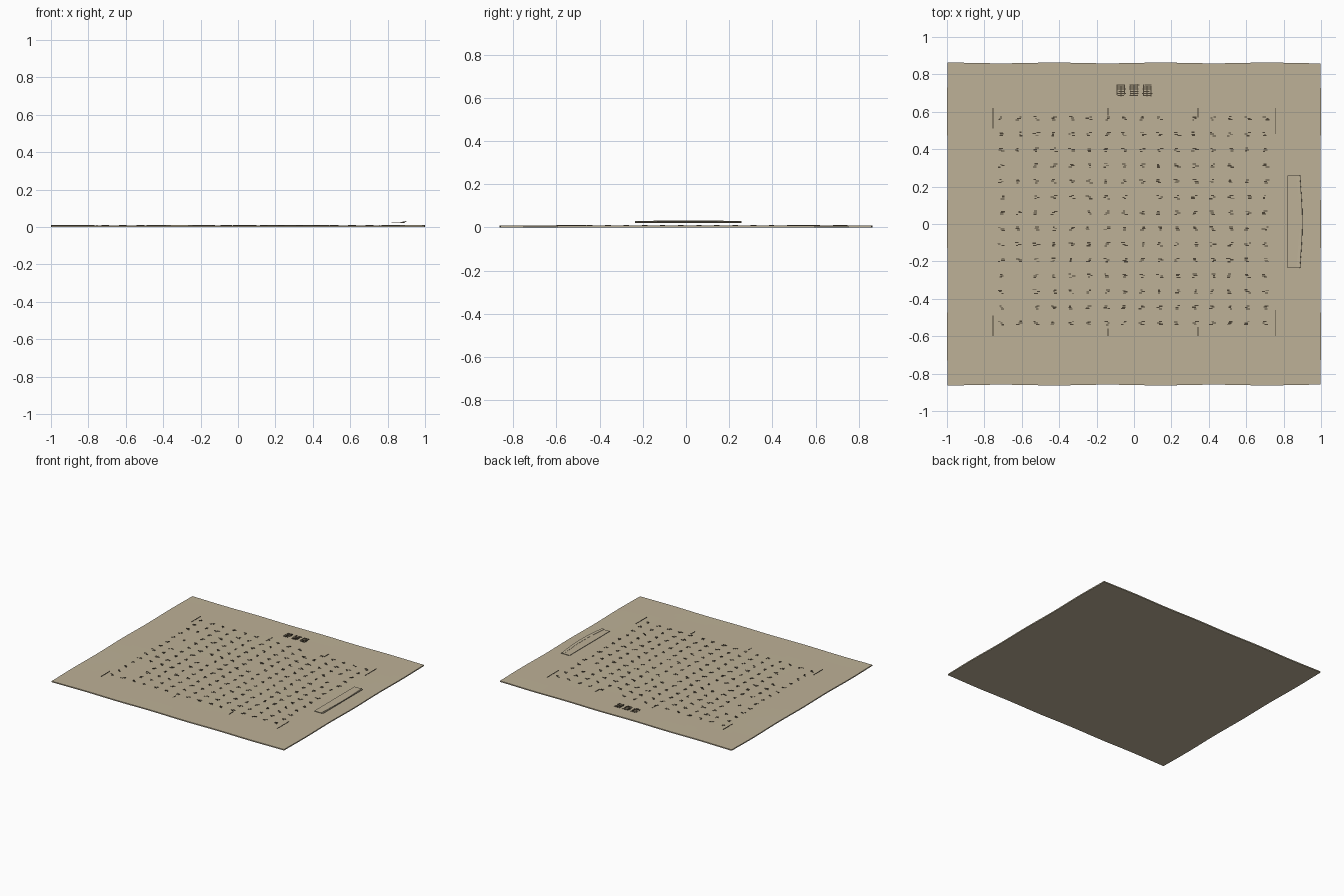
import bpy
import bmesh
import random
from math import sin, cos, pi

random.seed(7)
cube = bpy.data.objects.get("Cube")
if cube:
    bpy.data.objects.remove(cube, do_unlink=True)

SHEET_TOP = 0.009


def make_material(name, colour):
    mat = bpy.data.materials.new(name)
    mat.use_nodes = True
    mat.diffuse_color = colour
    node = next(n for n in mat.node_tree.nodes if n.type == "BSDF_PRINCIPLED")
    node.inputs["Base Color"].default_value = colour
    node.inputs["Roughness"].default_value = 0.9
    return mat


paper = make_material("aged paper", (0.51, 0.44, 0.31, 1))
ink = make_material("dark ink", (0.07, 0.055, 0.035, 1))


def finish(bm, name, mat):
    mesh = bpy.data.meshes.new(name)
    bm.to_mesh(mesh)
    bm.free()
    mesh.materials.append(mat)
    obj = bpy.data.objects.new(name, mesh)
    bpy.context.collection.objects.link(obj)
    return obj


def add_box(bm, x, y, z, w, d, h):
    """Box centred at x, y with its base at z."""
    verts = bmesh.ops.create_cube(bm, size=1)["verts"]
    for v in verts:
        v.co = (x + v.co.x * w, y + v.co.y * d, z + (v.co.z + 0.5) * h)


def thicken(obj, amount):
    mod = obj.modifiers.new("thickness", "SOLIDIFY")
    mod.thickness = amount
    mod.offset = -1


# Paper sheet with slightly uneven edges
bm = bmesh.new()
bmesh.ops.create_grid(bm, x_segments=48, y_segments=40, size=1)
for v in bm.verts:
    x, y = v.co.x, v.co.y
    v.co.x = x * (0.998 + 0.002 * cos(9 * y))
    v.co.y = y * (0.861 + 0.002 * sin(11 * x))
    v.co.z = SHEET_TOP + 0.0005 * sin(5 * x) * cos(4 * y)
sheet = finish(bm, "paper_sheet", paper)
thicken(sheet, 0.0085)

# Grid of small abstract ink marks
bm = bmesh.new()
for row in range(14):
    for col in range(16):
        if random.random() < (0.35 if col == 1 else 0.02):
            continue
        x = -0.71 + col * 0.0942
        y = 0.565 - row * 0.0842
        for i in range(3):
            add_box(bm, x + random.uniform(-0.012, 0.012),
                    y + (i - 1) * 0.008 + random.uniform(-0.002, 0.002),
                    SHEET_TOP - 0.001, random.uniform(0.01, 0.022),
                    random.uniform(0.004, 0.007), 0.003)
finish(bm, "ink_marks", ink)

# Heading: three hatched ornament blocks
bm = bmesh.new()
for cx in (-0.07, 0, 0.07):
    for i in range(6):
        offset = (i - 2.5) * 0.0115
        add_box(bm, cx + random.uniform(-0.005, 0.005), 0.715 + offset,
                SHEET_TOP - 0.001, random.uniform(0.035, 0.056), 0.005, 0.003)
    for i in range(3):
        add_box(bm, cx + (i - 1) * 0.02, 0.715 + random.uniform(-0.006, 0.006),
                SHEET_TOP - 0.001, 0.005, 0.055, 0.003)
finish(bm, "heading_ornament", ink)

# Thin ruled lines at the top and bottom of the marked area
bm = bmesh.new()
for x, upper, lower in ((-0.755, 0.11, 0.11), (-0.14, 0.04, 0.04),
                        (0.343, 0.05, 0.05), (0.758, 0.14, 0.14)):
    add_box(bm, x, 0.62 - upper / 2, SHEET_TOP - 0.001, 0.005, upper, 0.003)
    add_box(bm, x, -0.6 + lower / 2, SHEET_TOP - 0.001, 0.005, lower, 0.003)
finish(bm, "ruled_lines", ink)

# Flat strip hovering over the side margin
bm = bmesh.new()
add_box(bm, 0.857, 0.011, 0.021, 0.074, 0.494, 0.003)
finish(bm, "side_strip", paper)

# Bowed flap rising along the strip's outer edge
bm = bmesh.new()
rows = []
for i in range(17):
    t = i / 8 - 1
    bow = cos(t * pi / 2)
    y = 0.011 + 0.247 * t
    rows.append((bm.verts.new((0.868 + 0.015 * bow, y, 0.026)),
                 bm.verts.new((0.886 + 0.014 * bow, y, 0.029 + 0.004 * bow))))
for a, b in zip(rows, rows[1:]):
    bm.faces.new((a[0], a[1], b[1], b[0]))
flap = finish(bm, "strip_flap", paper)
thicken(flap, 0.003)
